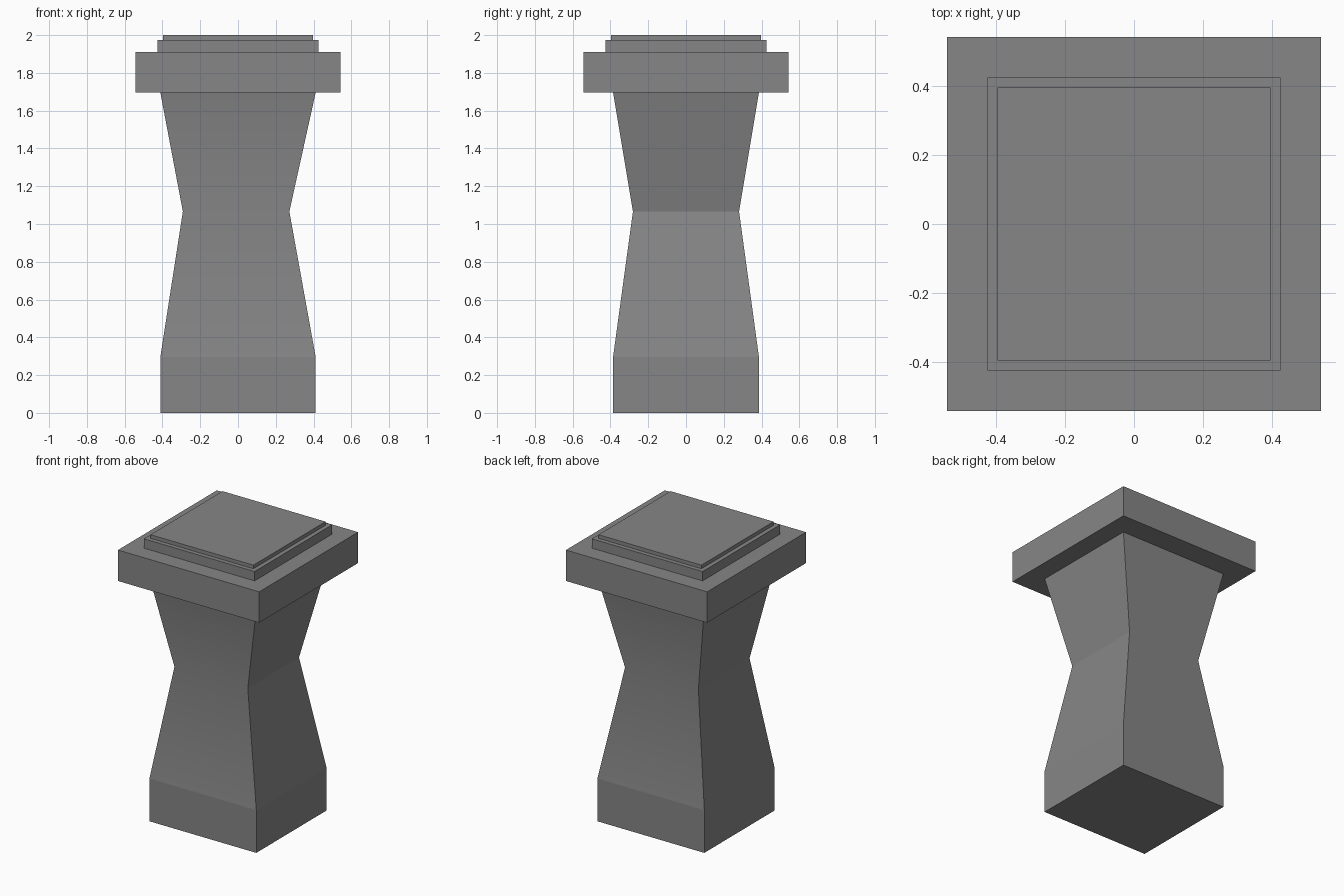
import bpy, bmesh, math

if "Cube" in bpy.data.objects:
    bpy.data.objects.remove(bpy.data.objects["Cube"])

# Dark grey stone
stone = bpy.data.materials.new("dark_stone")
stone.diffuse_color = (0.24, 0.24, 0.24, 1)
stone.use_nodes = True
stone.node_tree.nodes["Principled BSDF"].inputs["Base Color"].default_value = stone.diffuse_color

def loft(name, rings):
    """Closed four-sided solid through rectangles (z, half_x, half_y, x_offset)."""
    bm = bmesh.new()
    loops = []
    for z, hx, hy, ox in rings:
        loops.append([bm.verts.new((ox + sx * hx, sy * hy, z))
                      for sx, sy in ((-1, -1), (1, -1), (1, 1), (-1, 1))])
    for a, b in zip(loops, loops[1:]):
        for i in range(4):
            j = (i + 1) % 4
            bm.faces.new((a[i], a[j], b[j], b[i]))
    bm.faces.new(loops[0][::-1])
    bm.faces.new(loops[-1])
    bmesh.ops.recalc_face_normals(bm, faces=bm.faces)
    # Keep the foot crease crisp
    for e in bm.edges:
        if all(abs(v.co.z - 0.297) < 1e-4 for v in e.verts):
            e.smooth = False
    mesh = bpy.data.meshes.new(name)
    bm.to_mesh(mesh)
    bm.free()
    mesh.materials.append(stone)
    obj = bpy.data.objects.new(name, mesh)
    bpy.context.collection.objects.link(obj)
    return obj

# Pinched shaft with a straight foot; the waist sits slightly off centre
shaft = loft("pedestal_shaft", [
    (0.0, 0.411, 0.386, 0),
    (0.297, 0.411, 0.386, 0),
    (1.066, 0.282, 0.281, -0.01),
    (1.695, 0.411, 0.386, 0),
])
bpy.context.view_layer.objects.active = shaft
shaft.select_set(True)
bpy.ops.object.shade_smooth_by_angle(angle=math.radians(20), keep_sharp_edges=True)

# Stacked square slabs on top
for name, half, z0, z1 in (
    ("cap_slab", 0.543, 1.695, 1.91),
    ("cap_step", 0.426, 1.91, 1.975),
    ("cap_top", 0.396, 1.975, 2.0),
):
    loft(name, [(z0, half, half, 0), (z1, half, half, 0)])
